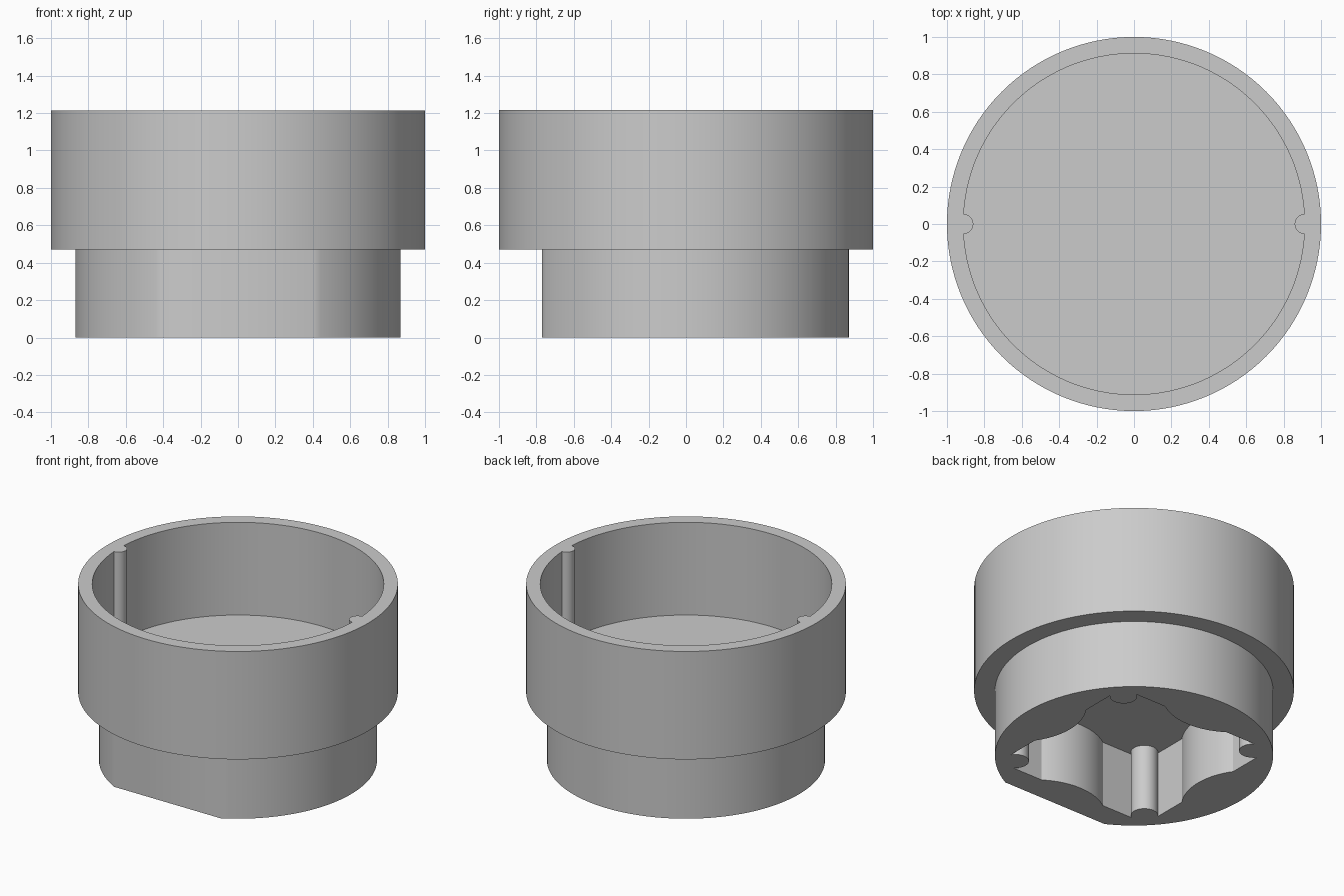
import bpy, bmesh
from math import sin, cos, pi, asin, sqrt
from mathutils import Vector, Matrix

cube = bpy.data.objects.get("Cube")
if cube:
    bpy.data.objects.remove(cube, do_unlink=True)

TOP, STEP, FLOOR, CEILING = 1.215, 0.47, 0.575, 0.457


def arc(cx, cy, r, a0, a1, n):
    """Points along a circular arc, both ends included."""
    return [Vector((cx + r * cos(a0 + (a1 - a0) * i / n),
                    cy + r * sin(a0 + (a1 - a0) * i / n))) for i in range(n + 1)]


def repeat(points, times):
    """Repeat a piece of outline around the centre."""
    return [Matrix.Rotation(2 * pi * k / times, 2) @ p
            for k in range(times) for p in points]


# Outer wall outline
wall = arc(0, 0, 1, 0, 2 * pi, 128)[:-1]

# Base outline: a circle with a flat at the front
half = asin(0.77 / 0.87)
base = arc(0, 0, 0.87, -half, pi + half, 112)

# Bore outline: a circle with a round rib on either side
bore_r, rib_r = 0.912, 0.053
gap = 2 * asin(rib_r / (2 * bore_r))
side = arc(0, 0, bore_r, gap, pi - gap, 60)
rib = arc(-bore_r, 0, rib_r, pi / 2 - gap / 2, -pi / 2 + gap / 2, 14)
bore = repeat(side + rib[1:-1], 2)

# Socket outline: a square with a bulge on each side and a pin in each corner
wall_x, chord, tip, pin_r, pin_c = 0.60, 0.25, 0.522, 0.085, 0.527
sag = wall_x - tip
bulge_r = (chord ** 2 + sag ** 2) / (2 * sag)
spread = asin(chord / bulge_r)
bulge = arc(tip + bulge_r, 0, bulge_r, pi + spread, pi - spread, 20)
reach = sqrt(pin_r ** 2 - (wall_x - pin_c) ** 2)
turn = asin(reach / pin_r)
pin = arc(pin_c, pin_c, pin_r, -turn, -3 * pi / 2 + turn, 18)
socket = repeat(bulge + pin, 4)

bm = bmesh.new()


def ring(points, z):
    verts = [bm.verts.new((p.x, p.y, z)) for p in points]
    for i, v in enumerate(verts):
        bm.edges.new((verts[i - 1], v))
    return verts


def skin(low, high):
    for i in range(len(low)):
        bm.faces.new((low[i - 1], low[i], high[i], high[i - 1]))


def cap(*rings):
    edges = [bm.edges.get((r[i - 1], r[i])) for r in rings for i in range(len(r))]
    bmesh.ops.triangle_fill(bm, edges=edges, use_beauty=True, normal=(0, 0, 1))


base_low, base_high = ring(base, 0), ring(base, STEP)
wall_low, wall_high = ring(wall, STEP), ring(wall, TOP)
bore_low, bore_high = ring(bore, FLOOR), ring(bore, TOP)
socket_low, socket_high = ring(socket, 0), ring(socket, CEILING)

# Flat faces: underside, step, rim, cup floor and socket ceiling
cap(base_low, socket_low)
cap(base_high, wall_low)
cap(wall_high, bore_high)
bm.faces.new(bore_low)
bm.faces.new(socket_high)

# Upright walls
skin(base_low, base_high)
skin(wall_low, wall_high)
skin(bore_low, bore_high)
skin(socket_low, socket_high)
bmesh.ops.recalc_face_normals(bm, faces=bm.faces[:])

mesh = bpy.data.meshes.new("socket_cup")
bm.to_mesh(mesh)
bm.free()
cup = bpy.data.objects.new("socket_cup", mesh)
bpy.context.collection.objects.link(cup)

# Plain grey finish
grey = bpy.data.materials.new("light_grey")
grey.use_nodes = True
colour = (0.6, 0.6, 0.6, 1)
grey.diffuse_color = colour
grey.node_tree.nodes["Principled BSDF"].inputs["Base Color"].default_value = colour
mesh.materials.append(grey)

bpy.ops.object.select_all(action="DESELECT")
cup.select_set(True)
bpy.context.view_layer.objects.active = cup
bpy.ops.object.shade_smooth_by_angle(angle=pi / 6)
